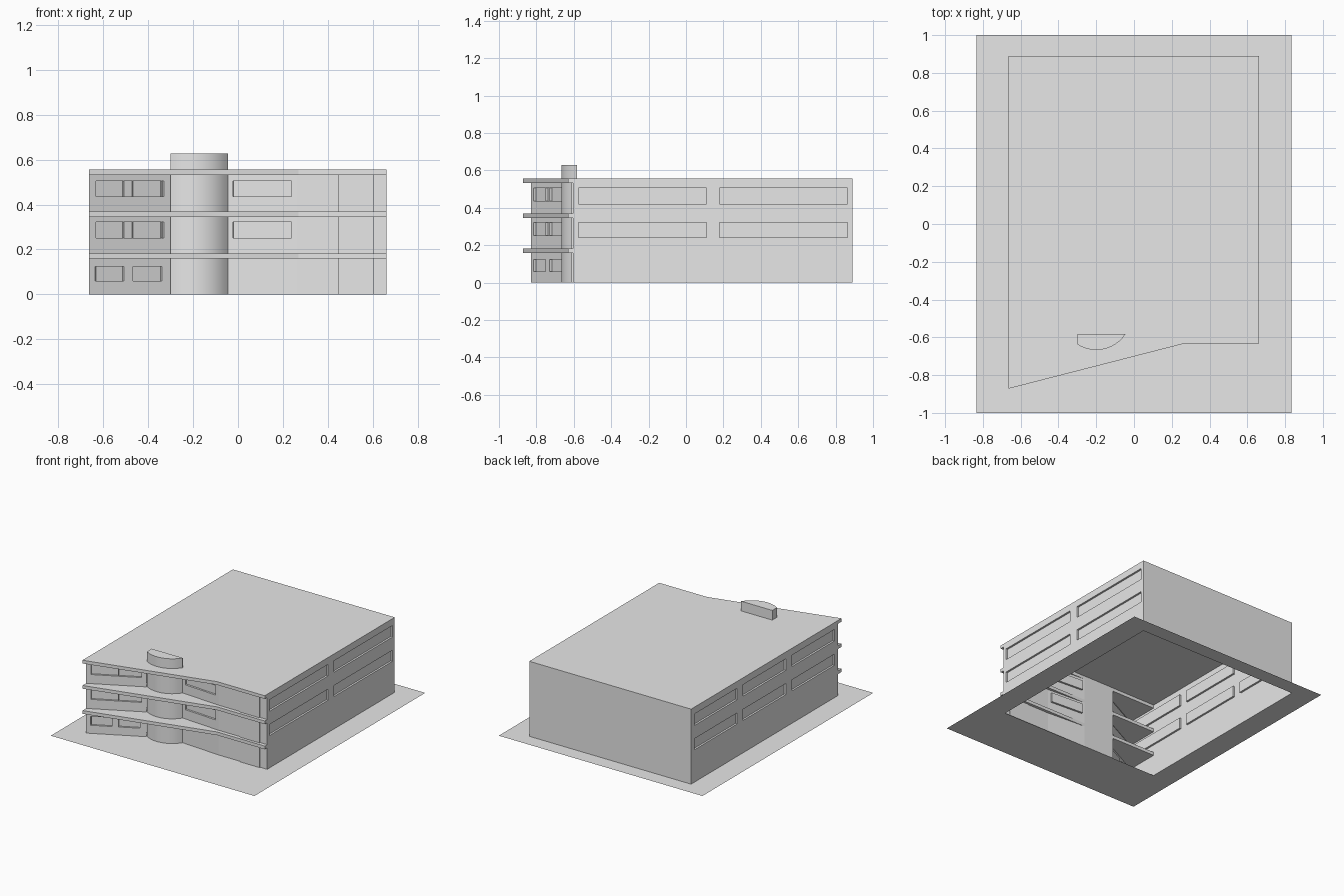
import bpy, bmesh, math
from mathutils import Vector

if "Cube" in bpy.data.objects:
    bpy.data.objects.remove(bpy.data.objects["Cube"])

grey = bpy.data.materials.new("light_grey")
grey.use_nodes = True
grey.diffuse_color = (0.8, 0.8, 0.8, 1)
grey.node_tree.nodes["Principled BSDF"].inputs["Base Color"].default_value = (0.8, 0.8, 0.8, 1)

LEFT, RIGHT, BACK, INNER = -0.665, 0.662, 0.89, -0.583
TOP, SLAB = 0.556, 0.024
RECESS = 0.014


def finish(name, bm):
    mesh = bpy.data.meshes.new(name)
    bm.to_mesh(mesh)
    bm.free()
    mesh.materials.append(grey)
    obj = bpy.data.objects.new(name, mesh)
    bpy.context.collection.objects.link(obj)
    return obj


def prism(name, outline, z0, z1):
    """Upright solid over a counter-clockwise outline."""
    bm = bmesh.new()
    base = bm.faces.new([bm.verts.new((x, y, z0)) for x, y in outline])
    new = bmesh.ops.extrude_face_region(bm, geom=[base])["geom"]
    verts = [v for v in new if isinstance(v, bmesh.types.BMVert)]
    bmesh.ops.translate(bm, verts=verts, vec=(0, 0, z1 - z0))
    bmesh.ops.recalc_face_normals(bm, faces=bm.faces)
    return finish(name, bm)


def wall(name, start, end, windows=()):
    """Wall plane with recessed windows given as (from, to, bottom, top)."""
    a, b = Vector((*start, 0)), Vector((*end, 0))
    along = (b - a).normalized()
    inward = Vector((-along.y, along.x, 0))
    length = (b - a).length
    us = sorted({0, length} | {u for w in windows for u in w[:2]})
    zs = sorted({0, TOP} | {z for w in windows for z in w[2:]})
    bm = bmesh.new()

    def quad(points):
        bm.faces.new([bm.verts.new(p) for p in points])

    for u0, u1 in zip(us, us[1:]):
        for z0, z1 in zip(zs, zs[1:]):
            corners = [a + along * u + Vector((0, 0, z))
                       for u, z in ((u0, z0), (u1, z0), (u1, z1), (u0, z1))]
            um, zm = (u0 + u1) / 2, (z0 + z1) / 2
            if any(w[0] < um < w[1] and w[2] < zm < w[3] for w in windows):
                # Window pane and its four reveals
                pane = [c + inward * RECESS for c in corners]
                quad(pane)
                for i in range(4):
                    j = (i + 1) % 4
                    quad([corners[i], corners[j], pane[j], pane[i]])
            else:
                quad(corners)
    bmesh.ops.remove_doubles(bm, verts=bm.verts, dist=0.0001)
    return finish(name, bm)


# Ground plate with an opening under the building
bm = bmesh.new()
outer = [(-0.835, -1), (0.835, -1), (0.835, 1), (-0.835, 1)]
inner = [(LEFT, INNER), (RIGHT, INNER), (RIGHT, BACK), (LEFT, BACK)]
ov = [bm.verts.new((x, y, 0)) for x, y in outer]
iv = [bm.verts.new((x, y, 0)) for x, y in inner]
for i in range(4):
    j = (i + 1) % 4
    bm.faces.new([ov[i], ov[j], iv[j], iv[i]])
finish("ground_plate", bm)

# Front walls
front_rows = [(0.252, 0.322), (0.436, 0.506)]
angled = [(0.035, 0.375, *row) for row in front_rows]
angled += [(0.03, 0.175, 0.06, 0.125), (0.222, 0.365, 0.06, 0.125)]
wall("angled_front_wall", (LEFT, -0.83), (-0.3, -0.645), angled)
wall("middle_front_wall", (-0.045, INNER), (0.262, -0.604),
     [(0.023, 0.284, *row) for row in front_rows])
wall("end_front_wall", (0.262, -0.604), (RIGHT, -0.604))
prism("entrance_panel", [(0.445, -0.611), (0.605, -0.611), (0.605, -0.6), (0.445, -0.6)],
      0, TOP - SLAB)

# Side and back walls
side_rows = [(0.24, 0.322), (0.42, 0.505)]
wall("left_side_wall", (RIGHT, -0.604), (RIGHT, BACK),
     [(y + 0.604, y + 1.288, *row) for y in (-0.575, 0.18) for row in side_rows])
wall("back_wall", (RIGHT, BACK), (LEFT, BACK))
wall("right_side_wall", (LEFT, BACK), (LEFT, -0.83),
     [(0.04 + i * 0.57, 0.54 + i * 0.57, *row) for i in range(3) for row in side_rows])

# Roof and overhanging floor slabs
bm = bmesh.new()
bm.faces.new([bm.verts.new((x, y, TOP)) for x, y in inner])
finish("roof", bm)
slab_outline = [(LEFT, -0.872), (0.27, -0.632), (RIGHT, -0.632), (RIGHT, INNER), (LEFT, INNER)]
for name, top in (("lower_slab", 0.183), ("upper_slab", 0.369), ("roof_slab", TOP)):
    prism(name, slab_outline, top - SLAB, top)

# Curved stair tower rising through the roof
radius, steps = 0.185, 14
arc = []
for i in range(steps + 1):
    x = -0.3 + 0.255 * i / steps
    arc.append((x, -0.667 + radius - math.sqrt(radius ** 2 - (x + 0.2) ** 2)))
tower = prism("stair_tower", arc + [(-0.045, INNER + 0.001), (-0.3, INNER + 0.001)], 0, 0.628)
bpy.ops.object.select_all(action="DESELECT")
tower.select_set(True)
bpy.context.view_layer.objects.active = tower
bpy.ops.object.shade_smooth_by_angle(angle=math.radians(30))
